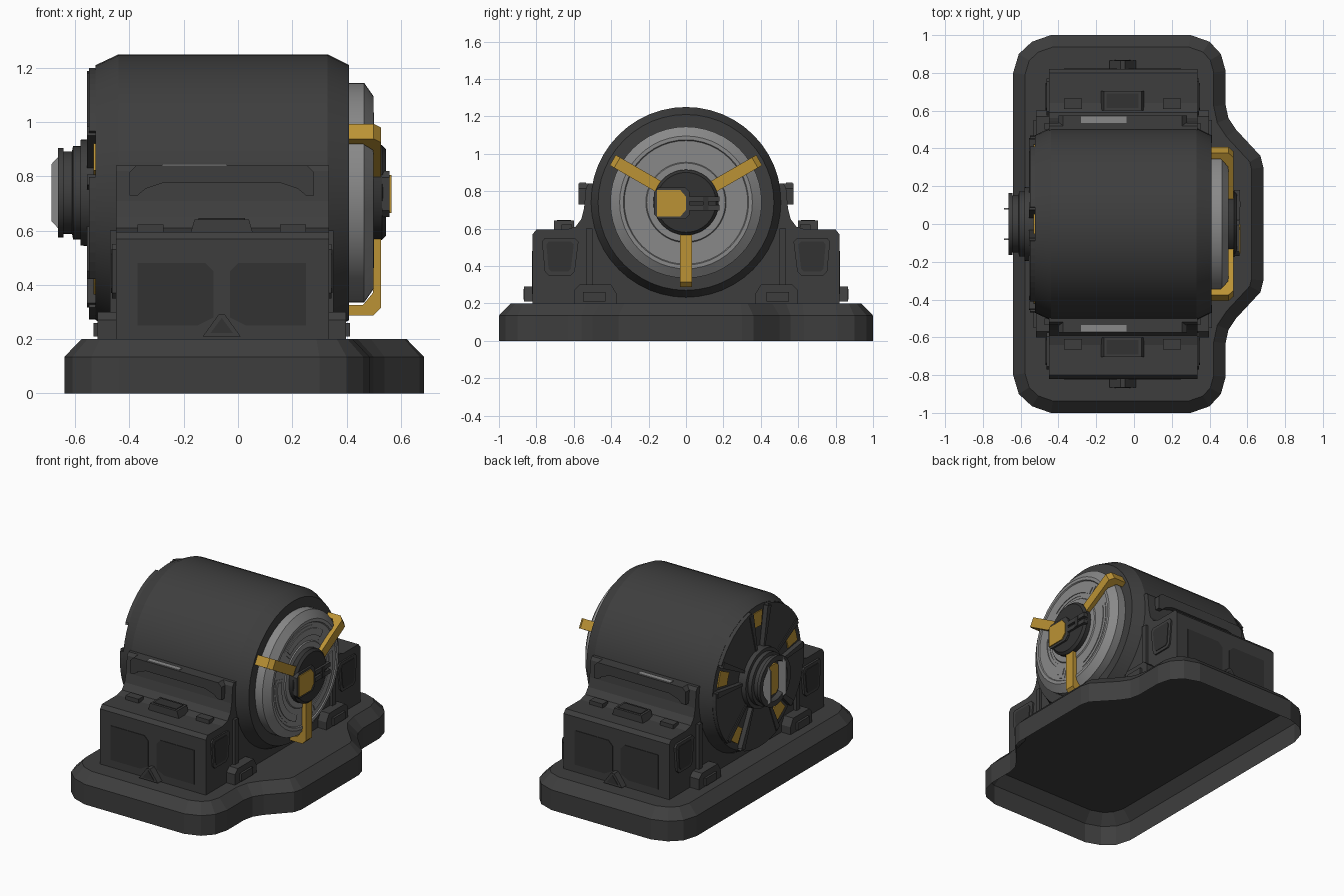
import bpy, bmesh, math
from mathutils import Vector

if "Cube" in bpy.data.objects:
    bpy.data.objects.remove(bpy.data.objects["Cube"])

CZ = 0.74   # height of the drum axis
CX = -0.06  # middle of the cradle along x


def material(name, rgb):
    m = bpy.data.materials.new(name)
    m.diffuse_color = (*rgb, 1)
    m.use_nodes = True
    m.node_tree.nodes["Principled BSDF"].inputs["Base Color"].default_value = m.diffuse_color
    return m


DARK = material("dark grey", (0.048, 0.048, 0.048))
DEEP = material("deep grey", (0.032, 0.032, 0.032))
GREY = material("light grey", (0.25, 0.25, 0.25))
GOLD = material("gold", (0.50, 0.29, 0.035))


def finish(name, bm, mat, smooth=False):
    bmesh.ops.recalc_face_normals(bm, faces=bm.faces)
    me = bpy.data.meshes.new(name)
    bm.to_mesh(me)
    bm.free()
    me.materials.append(mat)
    ob = bpy.data.objects.new(name, me)
    bpy.context.collection.objects.link(ob)
    if smooth:
        bpy.ops.object.select_all(action='DESELECT')
        ob.select_set(True)
        bpy.context.view_layer.objects.active = ob
        bpy.ops.object.shade_smooth_by_angle(angle=math.radians(20))
    return ob


def prism(name, pts, axis, a, b, mat):
    """Extrude a 2D outline along an axis from a to b."""
    put = {'x': lambda p, t: (t, p[0], p[1]),
           'y': lambda p, t: (p[0], t, p[1]),
           'z': lambda p, t: (p[0], p[1], t)}[axis]
    bm = bmesh.new()
    lo = [bm.verts.new(put(p, a)) for p in pts]
    hi = [bm.verts.new(put(p, b)) for p in pts]
    bm.faces.new(lo)
    bm.faces.new(hi)
    n = len(pts)
    for i in range(n):
        j = (i + 1) % n
        bm.faces.new((lo[i], lo[j], hi[j], hi[i]))
    return finish(name, bm, mat)


def lathe(name, prof, mat, n=48):
    """Turn (x, radius) points around the drum axis."""
    bm = bmesh.new()
    rings = [[bm.verts.new((x, r * math.cos(2 * math.pi * i / n),
                            CZ + r * math.sin(2 * math.pi * i / n))) for i in range(n)]
             for x, r in prof]
    for p, q in zip(rings, rings[1:]):
        for i in range(n):
            j = (i + 1) % n
            bm.faces.new((p[i], p[j], q[j], q[i]))
    bm.faces.new(rings[0])
    bm.faces.new(rings[-1])
    return finish(name, bm, mat, True)


def sector(name, r0, r1, mid, half, x0, x1, mat, n=10):
    """Ring segment around the drum axis (angles in degrees)."""
    angs = [math.radians(mid - half + 2 * half * i / n) for i in range(n + 1)]
    pts = [(r1 * math.cos(a), CZ + r1 * math.sin(a)) for a in angs]
    pts += [(r0 * math.cos(a), CZ + r0 * math.sin(a)) for a in reversed(angs)]
    return prism(name, pts, 'x', x0, x1, mat)


def rect(a0, a1, b0, b1, c=0.0):
    if c == 0:
        return [(a0, b0), (a1, b0), (a1, b1), (a0, b1)]
    return [(a0 + c, b0), (a1 - c, b0), (a1, b0 + c), (a1, b1 - c),
            (a1 - c, b1), (a0 + c, b1), (a0, b1 - c), (a0, b0 + c)]


# Base: hollow plinth, open underneath, with a sloped shoulder
half = [(0.685, 0.30), (0.67, 0.36), (0.54, 0.50), (0.50, 0.56), (0.485, 0.63), (0.485, 0.81),
        (0.46, 0.90), (0.40, 0.965), (0.30, 1.0), (-0.44, 1.0), (-0.54, 0.965),
        (-0.61, 0.90), (-0.64, 0.80)]
outline = half + [(x, -y) for x, y in reversed(half)]


def inset(pts, d):
    out = []
    for i, p in enumerate(pts):
        p = Vector(p)
        e0 = (p - Vector(pts[i - 1])).normalized()
        e1 = (Vector(pts[(i + 1) % len(pts)]) - p).normalized()
        n0, n1 = Vector((-e0.y, e0.x)), Vector((-e1.y, e1.x))
        out.append(p + (n0 + n1) * d / (1 + n0.dot(n1)))
    return out


bm = bmesh.new()
rings = [[bm.verts.new((p[0], p[1], z)) for p in inset(outline, d)]
         for d, z in ((0, 0), (0, 0.135), (0.063, 0.2))]
for p, q in zip(rings, rings[1:]):
    for i in range(len(p)):
        j = (i + 1) % len(p)
        bm.faces.new((p[i], p[j], q[j], q[i]))
bm.faces.new(rings[-1])
finish("base", bm, DARK)

# Cradle: both side blocks and the saddle under the drum
side = [(0.82, 0.2), (0.82, 0.57), (0.80, 0.595), (0.64, 0.595), (0.59, 0.61),
        (0.56, 0.65), (0.545, 0.71), (0.535, 0.82), (0.52, 0.84), (0.47, 0.84)]
prism("cradle", side + [(-y, z) for y, z in reversed(side)], 'x', -0.45, 0.335, DARK)

# Drum body
lathe("drum", [(-0.525, 0.47), (-0.44, 0.51), (0.33, 0.51), (0.41, 0.47)], DARK)

# Details repeated on both side blocks
for s, tag in ((-1, "front"), (1, "back")):
    for m in (-1, 1):
        # Long face panels with clipped inner corners
        xs = [(0.03, 0.28), (0.03, 0.45), (0.06, 0.48), (0.31, 0.48), (0.31, 0.25), (0.09, 0.25)]
        prism(tag + "_face_panel", [(CX + m * x, z) for x, z in xs], 'y',
              s * 0.815, s * 0.824, DEEP)
        # Small top lugs
        x = CX + m * 0.262
        prism(tag + "_small_lug", rect(x - 0.048, x + 0.048, s * 0.61, s * 0.665),
              'z', 0.59, 0.622, DARK)
        # End window frame and its pane
        e = CX + m * 0.3925
        frame = [(0.575, 0.53), (0.595, 0.55), (0.755, 0.55), (0.77, 0.53),
                 (0.755, 0.37), (0.735, 0.35), (0.615, 0.35), (0.595, 0.37)]
        prism(tag + "_end_frame", [(s * y, z) for y, z in frame], 'x', e - m * 0.01, e + m * 0.012, DARK)
        pane = [(s * (0.675 + (y - 0.675) * 0.75), 0.45 + (z - 0.45) * 0.8) for y, z in frame]
        prism(tag + "_end_pane", pane, 'x', e, e + m * 0.016, DEEP)
        # Stepped foot at the block end
        prism(tag + "_foot", [(s * y, z) for y, z in ((0.37, 0.2), (0.37, 0.25), (0.40, 0.3), (0.57, 0.3),
              (0.60, 0.27), (0.60, 0.2))], 'x', e - m * 0.02, e + m * 0.065, DARK)
        prism(tag + "_foot_plate", rect(s * 0.43, s * 0.55, 0.21, 0.26), 'x',
              e, e + m * 0.08, DARK)
        # Upright ribs beside the drum
        prism(tag + "_rib", rect(s * 0.50, s * 0.535, 0.25, 0.60), 'x', e - m * 0.02, e + m * 0.02, DARK)
    # Triangle marker at the foot of the long face
    prism(tag + "_triangle", [(CX - 0.07, 0.21), (CX + 0.07, 0.21), (CX + 0.012, 0.29), (CX - 0.012, 0.29)],
          'y', s * 0.81, s * 0.865, DARK)
    prism(tag + "_triangle_inset", [(CX - 0.042, 0.222), (CX + 0.042, 0.222), (CX, 0.278)],
          'y', s * 0.86, s * 0.868, DEEP)
    # Large top latch
    prism(tag + "_latch", [(CX - 0.115, 0.59), (CX + 0.115, 0.59), (CX + 0.10, 0.642), (CX - 0.10, 0.642)],
          'y', s * 0.60, s * 0.705, DARK)
    prism(tag + "_latch_pad", rect(CX - 0.085, CX + 0.085, s * 0.615, s * 0.69), 'z', 0.64, 0.646, DEEP)
    # Grab handle along the top edge
    h = [(0.34, 0.73), (0.34, 0.815), (0.315, 0.84), (-0.315, 0.84), (-0.34, 0.815), (-0.34, 0.73),
         (-0.31, 0.73), (-0.28, 0.755), (-0.22, 0.775), (0.22, 0.775), (0.28, 0.755), (0.31, 0.73)]
    prism(tag + "_handle", [(CX + x, z) for x, z in h], 'y', s * 0.52, s * 0.575, DARK)
    prism(tag + "_handle_strip", rect(CX - 0.22, CX + 0.02, s * 0.535, s * 0.57), 'z', 0.838, 0.846, GREY)

# Grey face disc with a shallow dish
lathe("face_disc", [(0.38, 0.405), (0.465, 0.405), (0.50, 0.355), (0.50, 0.335),
                    (0.493, 0.33), (0.493, 0.215), (0.50, 0.21), (0.50, 0.1)], GREY)
for a in (90, 210, 330):
    sector("disc_arc", 0.23, 0.315, a, 44, 0.49, 0.496, GREY, 14)
    sector("disc_arc_step", 0.25, 0.295, a, 40, 0.49, 0.501, GREY, 14)

# Three gold clamp arms
arm = [(0.40, 0.452), (0.50, 0.452), (0.527, 0.425), (0.527, 0.15),
       (0.497, 0.15), (0.497, 0.37), (0.46, 0.415), (0.40, 0.415)]
for a in (30, 150, 270):
    ob = prism("clamp_arm", [(x, r) for x, r in arm], 'y', -0.032, 0.032, GOLD)
    ob.rotation_euler.x = math.radians(a - 90)
    ob.location.z = CZ

# Face hub with gold block and twin bars
lathe("face_hub", [(0.45, 0.175), (0.53, 0.175), (0.545, 0.16)], DEEP)
prism("hub_frame", rect(-0.17, 0.02, 0.65, 0.82, 0.025), 'x', 0.53, 0.558, DARK)
prism("hub_gold_block", [(-0.155, 0.665), (-0.03, 0.665), (0.0, 0.70), (0.0, 0.77),
                         (-0.03, 0.805), (-0.155, 0.805)], 'x', 0.54, 0.565, GOLD)
for z in (0.712, 0.758):
    prism("hub_bar", rect(0.02, 0.18, z - 0.014, z + 0.014), 'x', 0.53, 0.56, DARK)
prism("hub_bar_link", rect(0.09, 0.12, 0.70, 0.77), 'x', 0.53, 0.563, DEEP)

# Rear vanes with gold showing in the slots
for k in range(5):
    a = 90 + 72 * k
    sector("rear_vane", 0.18, 0.468, a + 36, 25, -0.55, -0.50, DARK)
    sector("rear_slot_gold", 0.33, 0.43, a, 7, -0.533, -0.50, GOLD, 4)
    for d in (-24, 24):
        sector("rear_vane_edge", 0.18, 0.455, a + 36 + d, 2.5, -0.556, -0.50, DARK, 2)

# Rear hub: stepped collar, hollow in the middle, gold core
lathe("rear_hub", [(-0.50, 0.2), (-0.58, 0.195), (-0.58, 0.172), (-0.608, 0.172), (-0.612, 0.152),
                   (-0.643, 0.152), (-0.643, 0.165), (-0.664, 0.165), (-0.664, 0.13),
                   (-0.63, 0.125), (-0.63, 0.05)], DARK)
prism("rear_core", rect(-0.07, 0.07, 0.64, 0.84, 0.025), 'x', -0.64, -0.60, GOLD)
for s in (-1, 1):
    prism("rear_guard", [(-0.62, 0.63), (-0.664, 0.61), (-0.688, 0.635), (-0.688, 0.845),
                         (-0.664, 0.87), (-0.62, 0.85)], 'y', s * 0.077, s * 0.085, GREY)
